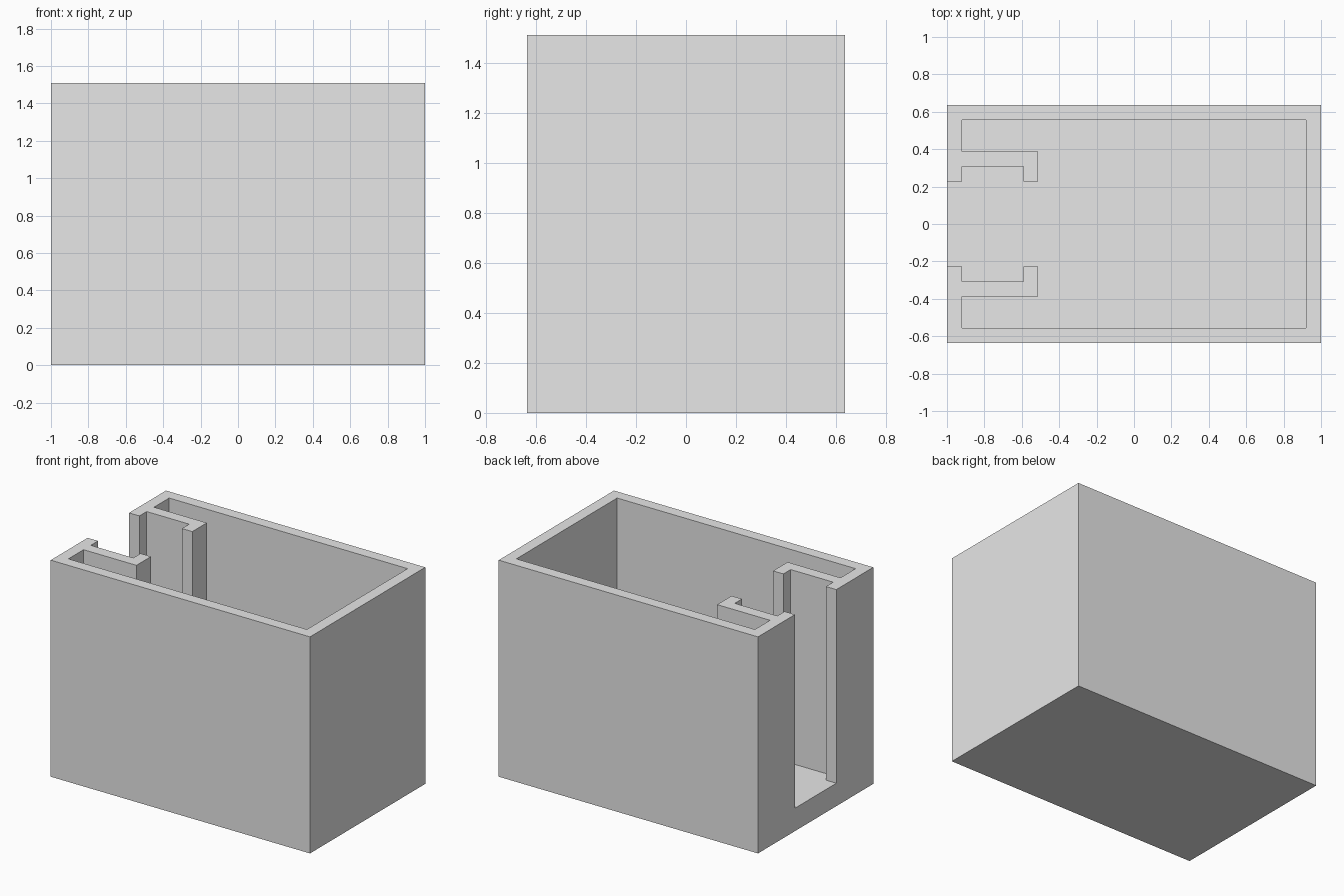
import bpy
import bmesh

cube = bpy.data.objects.get("Cube")
if cube:
    bpy.data.objects.remove(cube, do_unlink=True)

WIDTH, DEPTH, HEIGHT, FLOOR = 2.0, 1.27, 1.51, 0.16

grey = bpy.data.materials.new("light_grey")
grey.use_nodes = True
grey.diffuse_color = (0.8, 0.8, 0.8, 1)
grey.node_tree.nodes["Principled BSDF"].inputs["Base Color"].default_value = (0.8, 0.8, 0.8, 1)


def prism(name, outline, bottom, top):
    """Extrude a flat outline upwards into a solid object."""
    bm = bmesh.new()
    face = bm.faces.new([bm.verts.new((x, y, bottom)) for x, y in outline])
    side = bmesh.ops.extrude_face_region(bm, geom=[face])
    verts = [g for g in side["geom"] if isinstance(g, bmesh.types.BMVert)]
    bmesh.ops.translate(bm, verts=verts, vec=(0, 0, top - bottom))
    bmesh.ops.recalc_face_normals(bm, faces=bm.faces)
    mesh = bpy.data.meshes.new(name)
    bm.to_mesh(mesh)
    bm.free()
    mesh.materials.append(grey)
    obj = bpy.data.objects.new(name, mesh)
    bpy.context.collection.objects.link(obj)
    return obj


# Solid outer block
w, d = WIDTH / 2, DEPTH / 2
box = prism("open_box", [(-w, -d), (w, -d), (w, d), (-w, d)], 0, HEIGHT)

# Pocket outline: half of the cavity with its slot and hooked guide rail, mirrored
half = [(-1.1, 0.228), (-0.92, 0.228), (-0.92, 0.308), (-0.592, 0.308),
        (-0.592, 0.228), (-0.512, 0.228), (-0.512, 0.388), (-0.92, 0.388),
        (-0.92, 0.555), (0.92, 0.555)]
outline = half + [(x, -y) for x, y in reversed(half)]
cutter = prism("pocket_cutter", outline, FLOOR, HEIGHT + 0.1)
cutter.hide_render = True

# Cut the pocket, leaving walls, rails and floor as one piece
cut = box.modifiers.new("pocket", "BOOLEAN")
cut.operation = "DIFFERENCE"
cut.solver = "EXACT"
cut.object = cutter
bpy.context.view_layer.objects.active = box
bpy.ops.object.modifier_apply(modifier=cut.name)
bpy.data.objects.remove(cutter, do_unlink=True)
